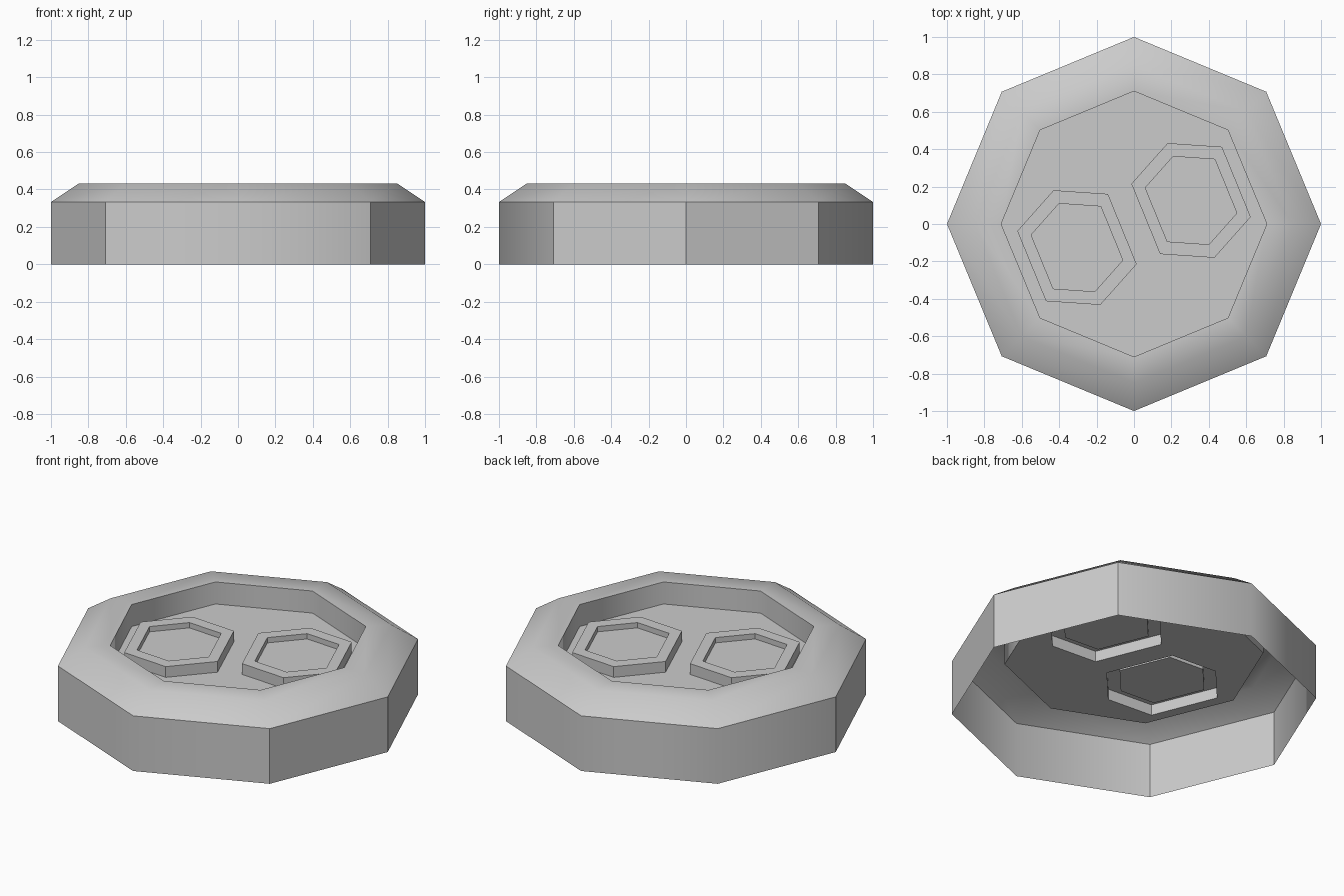
import bpy, bmesh
from math import radians, cos, sin, atan2, degrees

if "Cube" in bpy.data.objects:
    bpy.data.objects.remove(bpy.data.objects["Cube"])

bm = bmesh.new()


def ring(angles, r, z, cx=0.0, cy=0.0):
    return [bm.verts.new((cx + r * cos(radians(a)), cy + r * sin(radians(a)), z)) for a in angles]


def skin(rings):
    """Join successive rings of vertices with quads."""
    for a, b in zip(rings, rings[1:]):
        n = len(a)
        for i in range(n):
            j = (i + 1) % n
            bm.faces.new((a[i], a[j], b[j], b[i]))


def loop_edges(r):
    return [bm.edges.get((r[i], r[(i + 1) % len(r)])) for i in range(len(r))]


# octagonal shell, open underneath: wall, chamfer, flat rim, inner wall
octagon = [45 * i for i in range(8)]
shell = [ring(octagon, r, z) for r, z in
         ((1.0, 0.0), (1.0, 0.333), (0.85, 0.433), (0.71, 0.433), (0.71, 0.30))]
skin(shell)
borders = loop_edges(shell[-1])

# two raised hexagonal sockets with a sunken middle
hexagon = [60, 112.2, 164.5, 240, 292.2, 344.5]
for s in (-1, 1):
    turn = 0 if s < 0 else 180
    angles = [a + turn for a in hexagon]
    sock = [ring(angles, r, z, s * 0.305, s * 0.126) for r, z in
            ((0.331, 0.30), (0.331, 0.365), (0.254, 0.365), (0.254, 0.333))]
    skin(sock)
    bm.faces.new(sock[-1])
    borders += loop_edges(sock[0])

# floor around the sockets
fill = bmesh.ops.triangle_fill(bm, edges=borders, use_beauty=True, normal=(0, 0, 1))
for f in fill["geom"]:
    if isinstance(f, bmesh.types.BMFace):
        f.normal_update()
        if f.normal.z < 0:
            f.normal_flip()

mesh = bpy.data.meshes.new("octagonal_cap")
bm.to_mesh(mesh)
bm.free()
cap = bpy.data.objects.new("octagonal_cap", mesh)
bpy.context.collection.objects.link(cap)

# smooth shading, with some upright wall edges kept crisp
bpy.context.view_layer.objects.active = cap
cap.select_set(True)
bpy.ops.object.shade_smooth_by_angle(angle=radians(50))
for e in mesh.edges:
    a, b = (mesh.vertices[v].co for v in e.vertices)
    if (a.xy - b.xy).length < 1e-4 and a.xy.length > 0.99:
        if round(degrees(atan2(a.y, a.x))) % 360 in (0, 45, 180, 225, 315):
            e.use_edge_sharp = True
